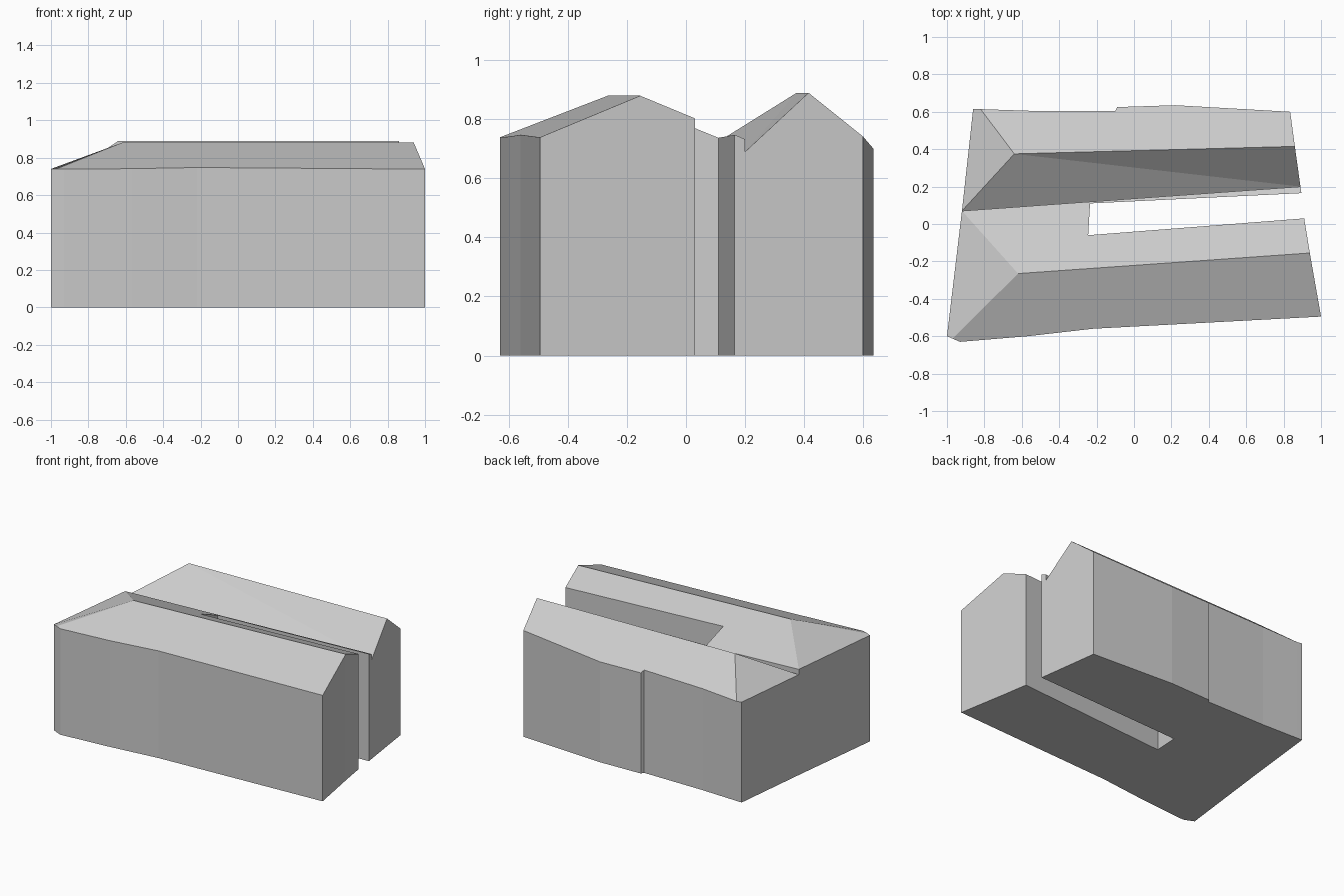
import bpy
import bmesh

cube = bpy.data.objects.get("Cube")
if cube:
    bpy.data.objects.remove(cube)

grey = bpy.data.materials.new("light_grey")
grey.use_nodes = True
colour = (0.6, 0.6, 0.6, 1)
grey.diffuse_color = colour
grey.node_tree.nodes["Principled BSDF"].inputs["Base Color"].default_value = colour


# Roof height falls with distance from a ridge that runs along x
def slope(x, y, ridge_a, ridge_b, pitch):
    t = (x - ridge_a[0]) / (ridge_b[0] - ridge_a[0])
    ridge_y = ridge_a[1] + t * (ridge_b[1] - ridge_a[1])
    return (x, y, ridge_a[2] - pitch * abs(y - ridge_y))


front_west, front_east = (-0.62, -0.265, 0.88), (0.94, -0.155, 0.88)
back_west, back_east = (-0.64, 0.375, 0.89), (0.86, 0.415, 0.89)


def front(x, y):
    return slope(x, y, front_west, front_east, 0.41)


def back(x, y):
    return slope(x, y, back_west, back_east, 0.8)


# Eaves, named by the side they sit on
corner = (-1, -0.6, 0.74)
hip_front = (-0.97, -0.613, 0.74)
front_eave = [hip_front] + [front(x, y) for x, y in
              [(-0.93, -0.63), (-0.57, -0.6), (-0.22, -0.56), (1, -0.495)]]
court = [front(x, y) for x, y in
         [(0.91, 0.03), (-0.245, -0.06), (-0.235, 0.11), (0.895, 0.165)]]
step_east, step_west = front(0.89, 0.2), (-0.92, 0.07, 0.737)
valley_east, valley_west = (0.89, 0.2, 0.69), (-0.92, 0.07, 0.70)
back_eave = [back(x, y) for x, y in
             [(0.835, 0.6), (0.22, 0.635), (-0.09, 0.625), (-0.1, 0.605),
              (-0.55, 0.605), (-0.82, 0.614)]]
back_corner = (-0.86, 0.615, 0.70)

# Wall tops in order around the building
outline = ([corner] + front_eave + [front_east] + court
           + [step_east, valley_east, back_east] + back_eave
           + [back_corner, valley_west, step_west])

bm = bmesh.new()
cache = {}


def vert(p):
    key = tuple(round(c, 4) for c in p)
    if key not in cache:
        cache[key] = bm.verts.new(key)
    return cache[key]


def face(points):
    bm.faces.new([vert(p) for p in points])


def ground(p):
    return (p[0], p[1], 0)


# Walls and floor
for a, b in zip(outline, outline[1:] + outline[:1]):
    if a[:2] != b[:2]:
        face([ground(a), ground(b), b, a])
base = list(dict.fromkeys(ground(p) for p in outline))
face(base[::-1])

# Front wing roof: front slope, hip and courtyard slope
face(front_eave + [front_east, front_west])
face([corner, hip_front, front_west, step_west])
face([front_west, front_east] + court + [step_east, step_west])

# Step down to the back wing
face([step_west, step_east, valley_east, valley_west])

# Back wing roof: valley slope, hip and back slope
face([valley_west, valley_east, back_west])
face([valley_east, back_east, back_west])
face([valley_west, back_west, back_eave[-1], back_corner])
face([back_west, back_east] + back_eave)

bmesh.ops.recalc_face_normals(bm, faces=bm.faces)
mesh = bpy.data.meshes.new("building")
bm.to_mesh(mesh)
bm.free()
mesh.materials.append(grey)
building = bpy.data.objects.new("building", mesh)
bpy.context.collection.objects.link(building)
